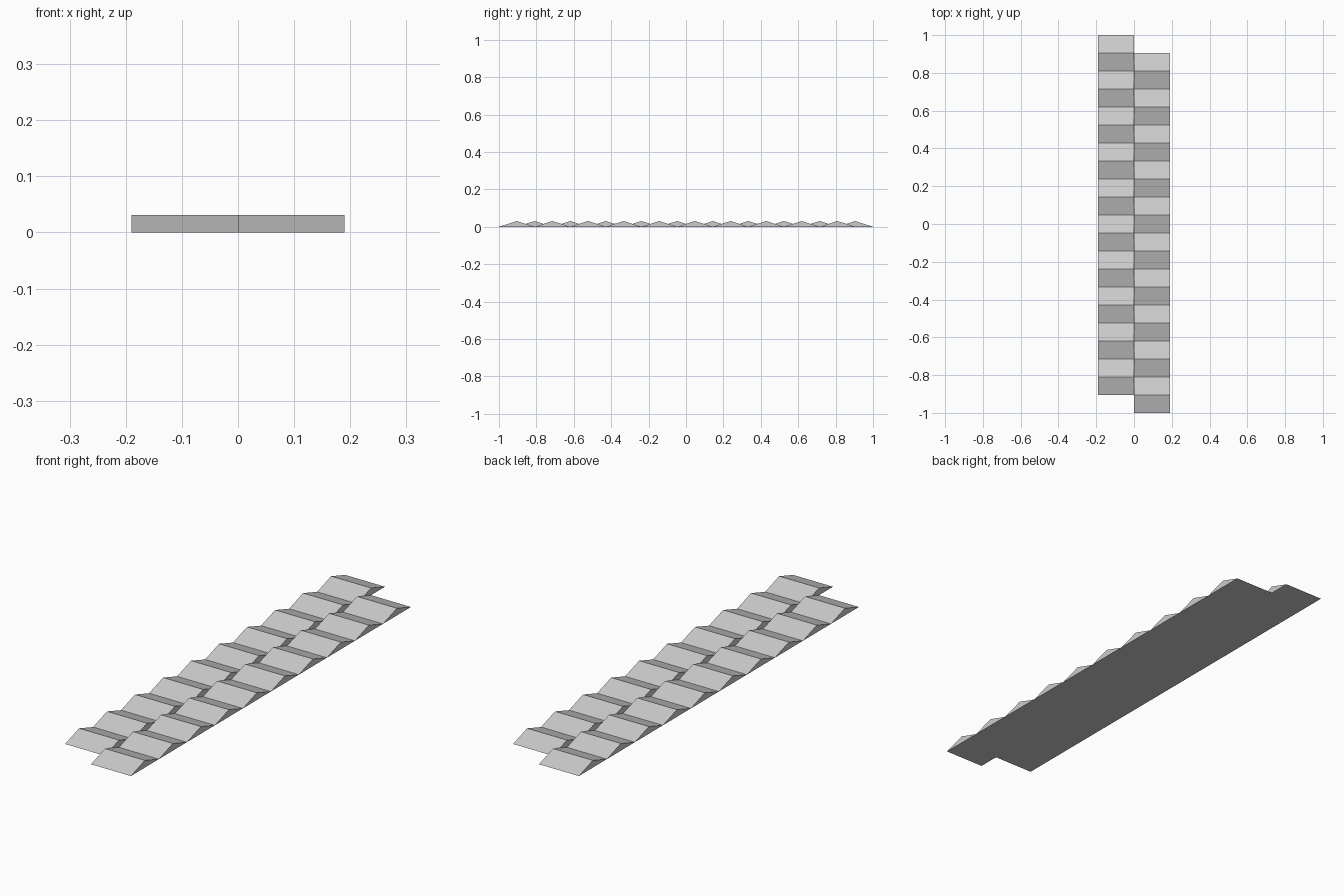
import bpy
import bmesh

cube = bpy.data.objects.get("Cube")
if cube:
    bpy.data.objects.remove(cube, do_unlink=True)

TEETH = 10
PITCH = 2 / (TEETH + 0.5)   # two rows staggered by half a tooth span 2 units
WIDTH = 0.19
HEIGHT = 0.031

grey = bpy.data.materials.new("light grey")
grey.use_nodes = True
colour = (0.6, 0.6, 0.6, 1)
grey.diffuse_color = colour
grey.node_tree.nodes["Principled BSDF"].inputs["Base Color"].default_value = colour


def tooth_row(name, x, y):
    """One triangular prism, repeated along y from the given corner."""
    bm = bmesh.new()
    profile = [(0, 0), (PITCH, 0), (PITCH / 2, HEIGHT)]
    end = bm.faces.new([bm.verts.new((0, py, pz)) for py, pz in profile])
    side = bmesh.ops.extrude_face_region(bm, geom=[end])["geom"]
    moved = [v for v in side if isinstance(v, bmesh.types.BMVert)]
    bmesh.ops.translate(bm, verts=moved, vec=(WIDTH, 0, 0))
    bmesh.ops.recalc_face_normals(bm, faces=bm.faces)
    mesh = bpy.data.meshes.new(name)
    bm.to_mesh(mesh)
    bm.free()
    mesh.materials.append(grey)
    row = bpy.data.objects.new(name, mesh)
    row.location = (x, y, 0)
    bpy.context.collection.objects.link(row)
    # Repeat the tooth along the row
    array = row.modifiers.new("teeth", 'ARRAY')
    array.count = TEETH
    array.use_relative_offset = False
    array.use_constant_offset = True
    array.constant_offset_displace = (0, PITCH, 0)
    return row


# Left row starts at the front, right row sits half a tooth further back
tooth_row("left_tooth_row", 0, -1)
tooth_row("right_tooth_row", -WIDTH, -1 + PITCH / 2)
